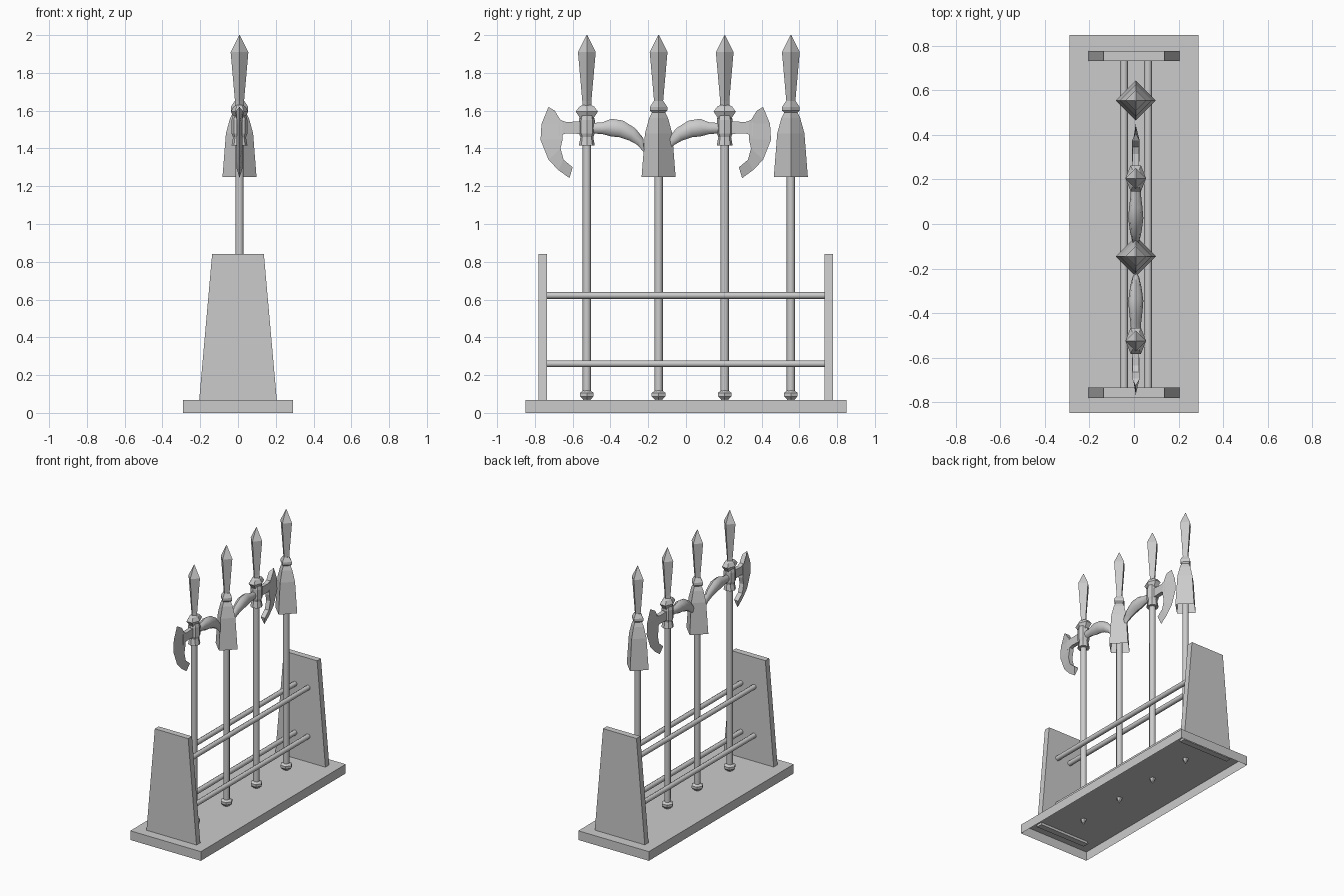
import bpy, bmesh, math

cube = bpy.data.objects.get("Cube")
if cube:
    bpy.data.objects.remove(cube, do_unlink=True)

metal = bpy.data.materials.new("plain_grey")
metal.use_nodes = True
GREY = (0.6, 0.6, 0.6, 1)
metal.diffuse_color = GREY
metal.node_tree.nodes["Principled BSDF"].inputs["Base Color"].default_value = GREY

CENTRE = 0.008  # x of the row of tools


def finish(name, bm, smooth=None, fix=True):
    if fix:
        bmesh.ops.recalc_face_normals(bm, faces=bm.faces)
    mesh = bpy.data.meshes.new(name)
    bm.to_mesh(mesh)
    bm.free()
    mesh.materials.append(metal)
    ob = bpy.data.objects.new(name, mesh)
    bpy.context.collection.objects.link(ob)
    if smooth:
        bpy.ops.object.select_all(action="DESELECT")
        ob.select_set(True)
        bpy.context.view_layer.objects.active = ob
        bpy.ops.object.shade_smooth_by_angle(angle=math.radians(smooth))
    return ob


def loft(bm, rings, caps=(True, True)):
    """Skin a list of equal rings of points."""
    loops = [[bm.verts.new(p) for p in ring] for ring in rings]
    n = len(loops[0])
    for a, b in zip(loops, loops[1:]):
        for i in range(n):
            j = (i + 1) % n
            bm.faces.new((a[i], a[j], b[j], b[i]))
    if caps[0]:
        bm.faces.new(loops[0][::-1])
    if caps[1]:
        bm.faces.new(loops[-1])


def turned(name, y, profile, sides=4, flat=1.0, caps=(True, True), smooth=None):
    """Upright part from (z, radius) pairs; flat squeezes it along x."""
    angles = [2 * math.pi * i / sides for i in range(sides)]
    bm = bmesh.new()
    loft(bm, [[(CENTRE + flat * r * math.cos(a), y + r * math.sin(a), z)
               for a in angles] for z, r in profile], caps)
    return finish(name, bm, smooth)


# Base: shallow tray, open underneath
bm = bmesh.new()
rect = [(-0.29, -0.85), (0.29, -0.85), (0.29, 0.85), (-0.29, 0.85)]
loft(bm, [[(x, y, z) for x, y in rect] for z in (0, 0.068)], (False, True))
finish("base", bm, fix=False)

# Tapered end panels
for name, y in (("front_panel", -0.758), ("back_panel", 0.755)):
    bm = bmesh.new()
    outline = [(-0.207, 0.05), (0.207, 0.05), (0.137, 0.84), (-0.137, 0.84)]
    loft(bm, [[(x, y + t, z) for x, z in outline] for t in (-0.0225, 0.0225)])
    finish(name, bm)

# Pairs of horizontal rails
for level, z in (("lower", 0.26), ("upper", 0.622)):
    for side, x in (("right", -0.045), ("left", 0.063)):
        bm = bmesh.new()
        loft(bm, [[(x + 0.018 * math.cos(a), y, z + 0.018 * math.sin(a))
                   for a in [math.pi * i / 4 for i in range(8)]]
                  for y in (-0.745, 0.745)])
        finish(f"{level}_{side}_rail", bm, 50)


def axe_blade(name, y, d):
    """Crescent blade: sharp outer edge, thicker inner edge."""
    stations = [(0.203, 1.62, 0.17, 1.60), (0.24, 1.53, 0.13, 1.535),
                (0.245, 1.445, 0.128, 1.45), (0.203, 1.34, 0.139, 1.40),
                (0.15, 1.285, 0.123, 1.34), (0.092, 1.243, 0.075, 1.30)]
    bm = bmesh.new()
    loft(bm, [[(CENTRE, y + d * o, oz), (CENTRE - 0.017, y + d * i, iz),
               (CENTRE + 0.017, y + d * i, iz)] for o, oz, i, iz in stations])
    # Neck joining the blade to the socket
    loft(bm, [[(CENTRE - 0.015, y + d * s, 1.51 - h), (CENTRE + 0.015, y + d * s, 1.51 - h),
               (CENTRE + 0.015, y + d * s, 1.51 + h), (CENTRE - 0.015, y + d * s, 1.51 + h)]
              for s, h in ((0.02, 0.034), (0.06, 0.032), (0.11, 0.03), (0.15, 0.045))])
    finish(name, bm)


def axe_spike(name, y, d):
    """Drooping beak behind the socket."""
    path = [(0.02, 1.507, 0.028, 0.02), (0.08, 1.507, 0.03, 0.024),
            (0.13, 1.51, 0.047, 0.03), (0.18, 1.504, 0.045, 0.034),
            (0.24, 1.475, 0.036, 0.026), (0.283, 1.437, 0.024, 0.016),
            (0.303, 1.385, 0.004, 0.003)]
    bm = bmesh.new()
    rings = []
    for k, (s, z, h, w) in enumerate(path):
        lean = (0, 0, 0, 0.25, 0.45, 0.7, 0.8)[k]
        ring = []
        for i in range(8):
            a = math.pi * i / 4
            up = h * math.sin(a)
            ring.append((CENTRE + w * math.cos(a), y + d * (s + up * math.sin(lean)),
                         z + up * math.cos(lean)))
        rings.append(ring)
    loft(bm, rings)
    finish(name, bm, 50)


# The four tools: (label, y, blade direction or 0 for a flared head)
for label, y, d in (("first", -0.525, -1), ("second", -0.145, 0),
                    ("third", 0.205, 1), ("fourth", 0.555, 0)):
    turned(label + "_pole", y, [(0.1, 0.022), (1.6, 0.022)], 8, smooth=50)
    turned(label + "_foot", y, [(0.03, 0.002), (0.072, 0.024), (0.088, 0.042),
                                (0.106, 0.042), (0.118, 0.022)], 6)
    turned(label + "_spear_tip", y, [(1.6, 0.024), (1.65, 0.024),
                                     (1.91, 0.047), (2.0, 0.002)])
    if d:
        turned(label + "_collar", y, [(1.53, 0.03), (1.565, 0.045), (1.595, 0.068),
                                      (1.622, 0.045), (1.63, 0.024)], 6, 0.68)
        turned(label + "_socket", y, [(1.415, 0.042), (1.46, 0.034), (1.48, 0.042),
                                      (1.55, 0.042), (1.575, 0.036)], 8)
        axe_blade(label + "_axe_blade", y, d)
        axe_spike(label + "_axe_spike", y, -d)
    else:
        turned(label + "_collar", y, [(1.585, 0.03), (1.6, 0.046), (1.62, 0.046), (1.65, 0.026)])
        turned(label + "_flared_head", y, [(1.25, 0.09), (1.48, 0.072), (1.56, 0.05),
                                           (1.6, 0.03)], caps=(False, True))
